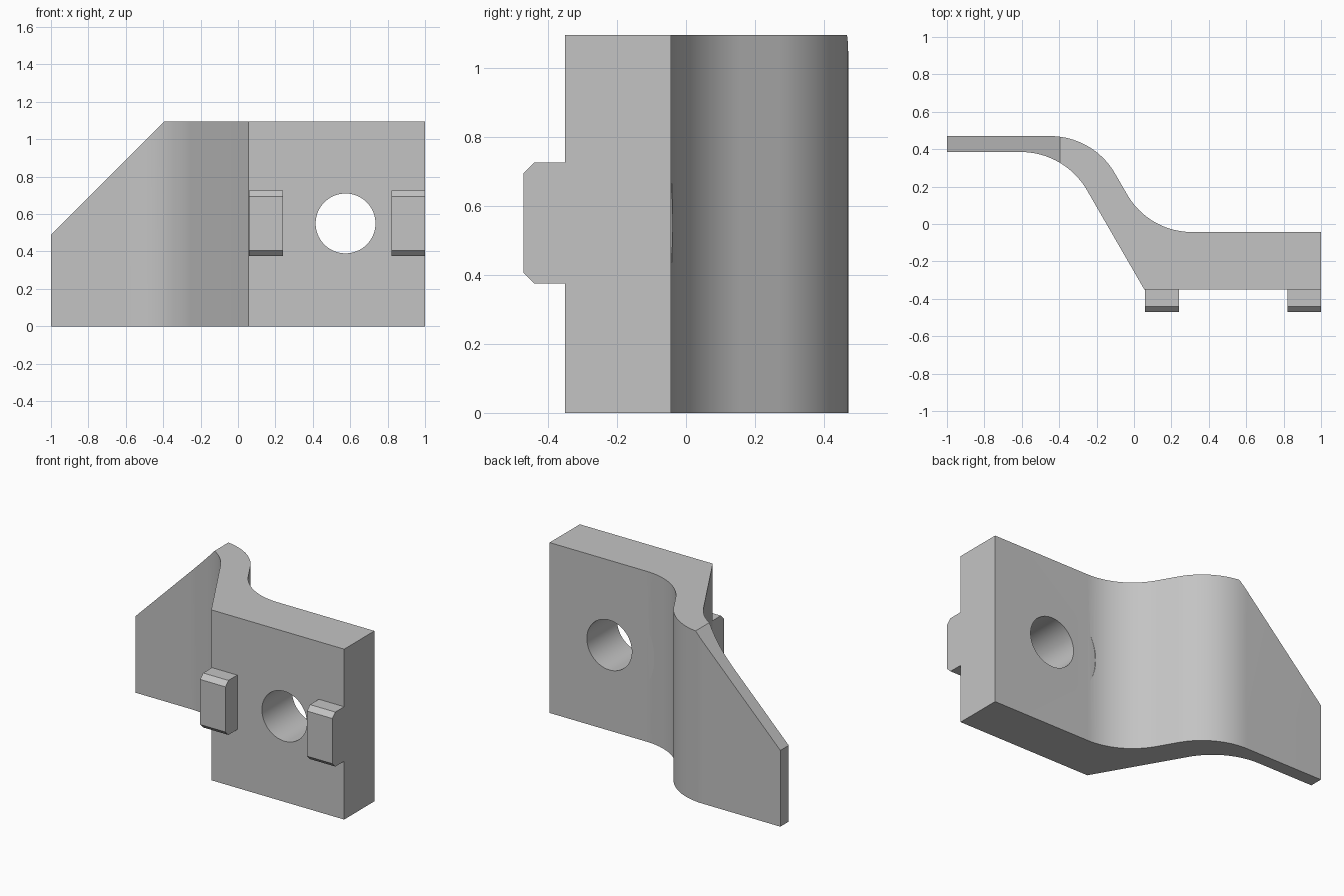
import bpy, bmesh, math
from mathutils import Vector

cube = bpy.data.objects.get("Cube")
if cube:
    bpy.data.objects.remove(cube, do_unlink=True)

HEIGHT = 1.095
grey = bpy.data.materials.new("light grey")
grey.use_nodes = True
colour = (0.55, 0.55, 0.55, 1)
grey.diffuse_color = colour
grey.node_tree.nodes["Principled BSDF"].inputs["Base Color"].default_value = colour


def prism(name, points, offset):
    """Extrude a closed outline of 3D points along an offset."""
    bm = bmesh.new()
    face = bm.faces.new([bm.verts.new(p) for p in points])
    ext = bmesh.ops.extrude_face_region(bm, geom=[face])
    moved = [v for v in ext["geom"] if isinstance(v, bmesh.types.BMVert)]
    bmesh.ops.translate(bm, verts=moved, vec=offset)
    bmesh.ops.recalc_face_normals(bm, faces=bm.faces)
    mesh = bpy.data.meshes.new(name)
    bm.to_mesh(mesh)
    bm.free()
    mesh.materials.append(grey)
    obj = bpy.data.objects.new(name, mesh)
    bpy.context.collection.objects.link(obj)
    return obj


def fillet(before, corner, after, radius, steps=20):
    """Points of a tangent arc that rounds a corner."""
    c = Vector(corner)
    u = (Vector(before) - c).normalized()
    w = (Vector(after) - c).normalized()
    half = u.angle(w) / 2
    centre = c + (u + w).normalized() * radius / math.sin(half)
    start = c + u * radius / math.tan(half) - centre
    end = c + w * radius / math.tan(half) - centre
    sweep = math.pi - 2 * half
    return [centre + (start * math.sin(sweep * (1 - i / steps))
                      + end * math.sin(sweep * i / steps)) / math.sin(sweep)
            for i in range(steps + 1)]


def select_only(obj):
    bpy.ops.object.select_all(action='DESELECT')
    obj.select_set(True)
    bpy.context.view_layer.objects.active = obj


def cut(obj, cutter):
    cutter.hide_render = True
    mod = obj.modifiers.new("cut", 'BOOLEAN')
    mod.operation = 'DIFFERENCE'
    mod.solver = 'EXACT'
    mod.object = cutter
    select_only(obj)
    bpy.ops.object.modifier_apply(modifier=mod.name)
    bpy.data.objects.remove(cutter, do_unlink=True)


def disc(name, radius, y0, y1, sides=96):
    """Cylinder along y on the bolt hole axis."""
    ring = [(0.575 + radius * math.cos(2 * math.pi * i / sides), y0,
             0.55 + radius * math.sin(2 * math.pi * i / sides)) for i in range(sides)]
    return prism(name, ring, (0, y1 - y0, 0))


# Bent plate: thick block, sloped web and thin wing in one outline
wing_back, wing_front, block_back, block_front = 0.47, 0.385, -0.043, -0.35
slope = math.tan(math.radians(30))
back_a = (-0.217, wing_back)
back_b = (-0.217 + (wing_back - block_back) * slope, block_back)
front_b = (0.055, block_front)
front_a = (0.055 - (wing_front - block_front) * slope, wing_front)
outline = [(-1, wing_front), (-1, wing_back)]
outline += fillet((-1, wing_back), back_a, back_b, 0.4)
outline += fillet(back_a, back_b, (1, block_back), 0.4)
outline += [(1, block_back), (1, block_front), front_b]
outline += fillet(front_b, front_a, (-1, wing_front), 0.41)
bracket = prism("bent_bracket", [(p[0], p[1], 0) for p in outline], (0, 0, HEIGHT))

# Diagonal corner of the wing
cut(bracket, prism("corner_cutter",
                   [(-1.2, 0, 0.29), (-0.195, 0, 1.295), (-1.2, 0, 1.295)], (0, 1, 0)))

# Bolt hole and the shallow clearance for its washer
cut(bracket, disc("hole_cutter", 0.16, -0.6, 0.2))
cut(bracket, disc("washer_cutter", 0.322, block_back + 0.0005, 0.3))

select_only(bracket)
bpy.ops.object.shade_smooth_by_angle(angle=math.radians(25))

# Locating tabs with bevelled front edges
tab_outline = [(-0.35, 0.375), (-0.44, 0.375), (-0.47, 0.405),
               (-0.47, 0.695), (-0.44, 0.725), (-0.35, 0.725)]
for name, x in (("inner_tab", 0.06), ("outer_tab", 0.82)):
    prism(name, [(x, y, z) for y, z in tab_outline], (0.18, 0, 0))
